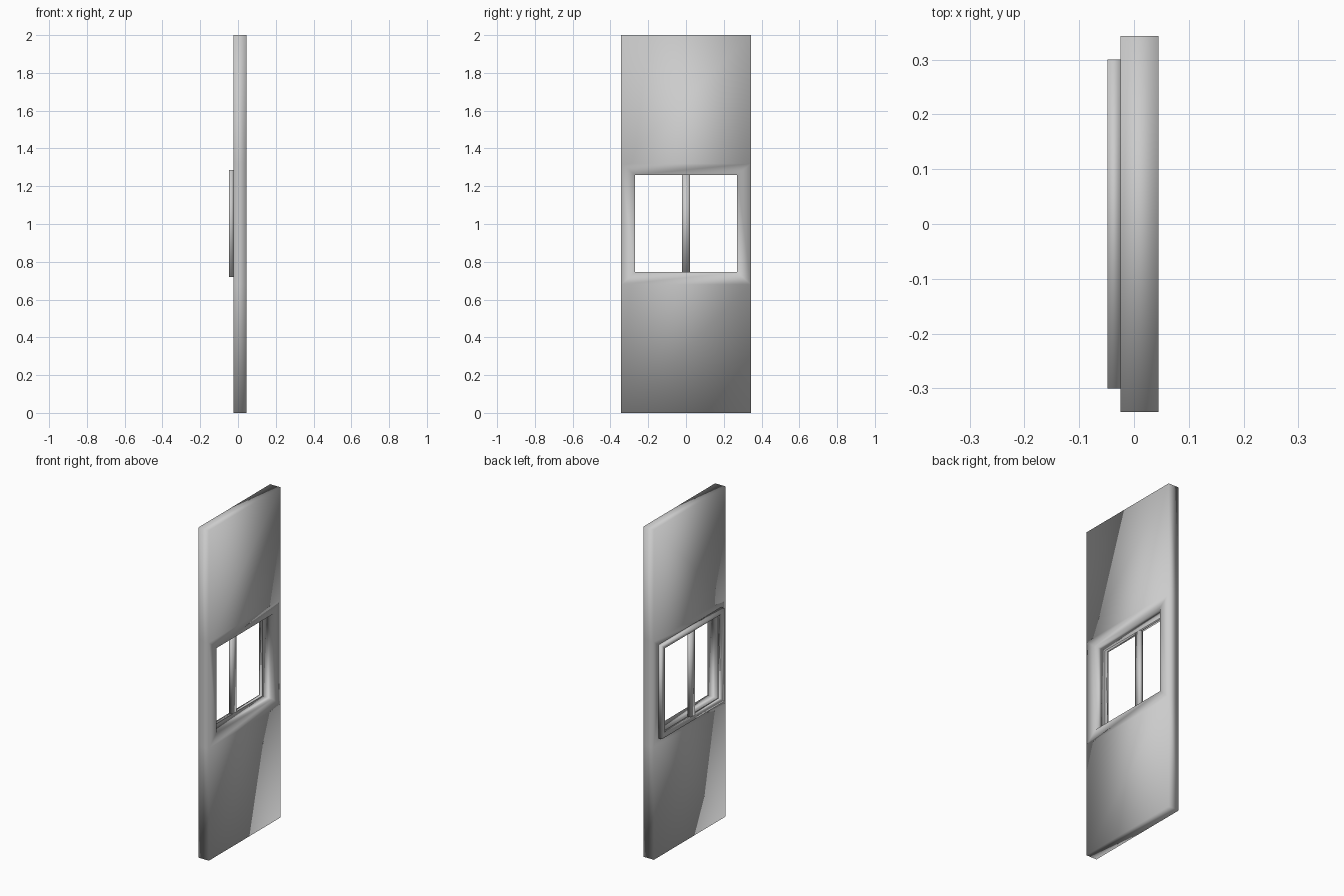
import bpy, bmesh

if "Cube" in bpy.data.objects:
    bpy.data.objects.remove(bpy.data.objects["Cube"])


def extrude_outline(name, points, faces, x0, x1):
    """Flat layout of (y, z) points and faces, thickened from x0 to x1 and smooth shaded."""
    bm = bmesh.new()
    verts = [bm.verts.new((x0, y, z)) for y, z in points]
    for f in faces:
        bm.faces.new([verts[i] for i in f])
    # thicken: keep the first skin as the back, extruded copy as the front
    res = bmesh.ops.extrude_face_region(bm, geom=bm.faces[:], use_keep_orig=True)
    moved = [g for g in res["geom"] if isinstance(g, bmesh.types.BMVert)]
    bmesh.ops.translate(bm, verts=moved, vec=(x1 - x0, 0, 0))
    bmesh.ops.recalc_face_normals(bm, faces=bm.faces[:])
    for f in bm.faces:
        f.smooth = True
    mesh = bpy.data.meshes.new(name)
    bm.to_mesh(mesh)
    bm.free()
    obj = bpy.data.objects.new(name, mesh)
    bpy.context.collection.objects.link(obj)
    return obj


def rect(half_width, z0, z1):
    return [(-half_width, z0), (half_width, z0), (half_width, z1), (-half_width, z1)]


RING = [(i, (i + 1) % 4, (i + 1) % 4 + 4, i + 4) for i in range(4)]

# wall panel: ring around the opening, plus slabs below and above
W = 0.343
panel_points = rect(W, 0.68, 1.32) + rect(0.27, 0.745, 1.26) + rect(W, 0, 2)
extrude_outline("wall_panel", panel_points,
                RING + [(8, 9, 1, 0), (3, 2, 10, 11)], -0.025, 0.045)

# raised trim around the opening on the back side
extrude_outline("window_frame", rect(0.3, 0.72, 1.285) + rect(0.27, 0.745, 1.26),
                RING, -0.048, -0.025)

# upright bar in the middle of the window
extrude_outline("window_mullion", rect(0.02, 0.745, 1.26), [(0, 1, 2, 3)],
                -0.045, -0.025)
